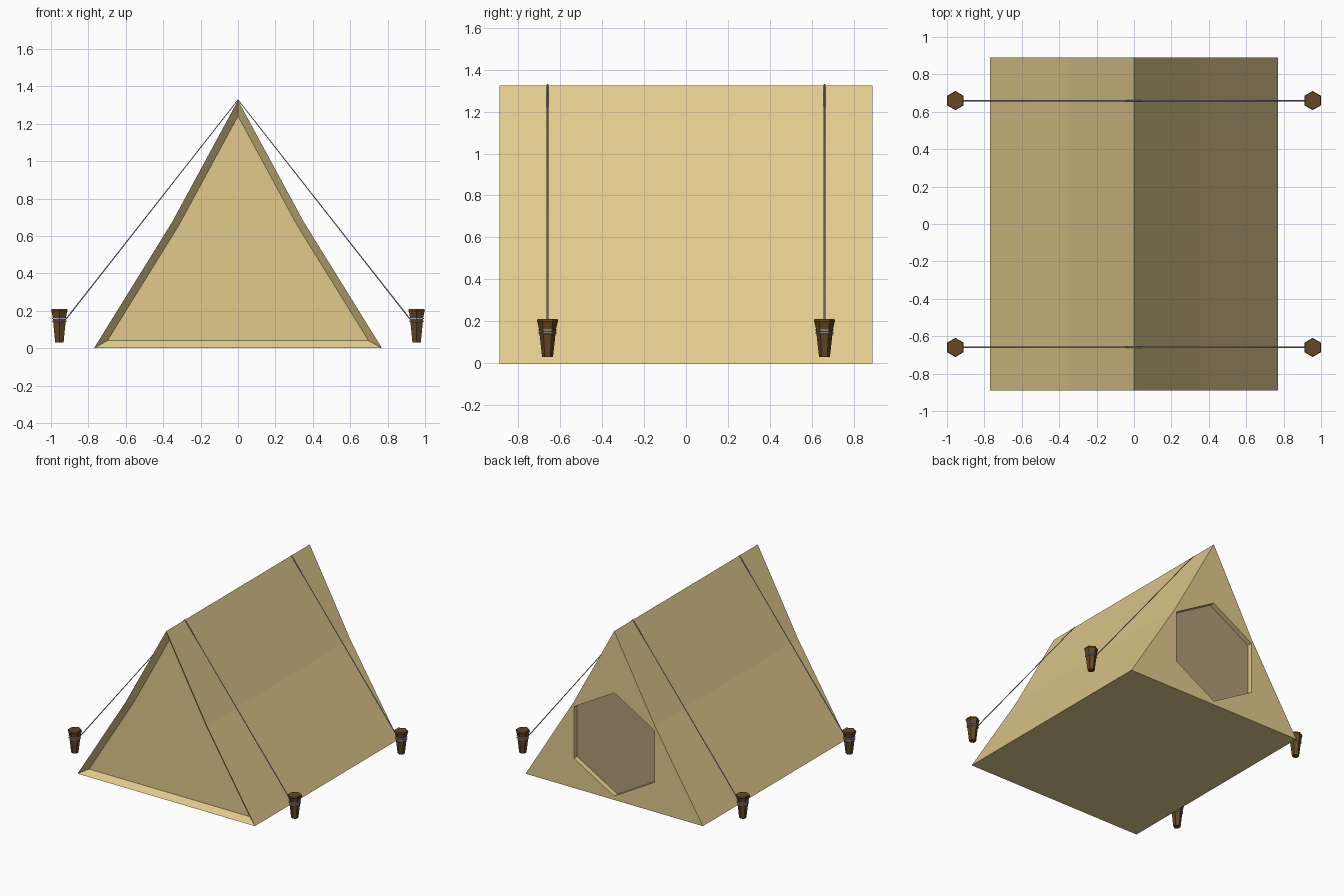
import bpy, bmesh
from math import sin, cos, pi
from mathutils import Vector

if "Cube" in bpy.data.objects:
    bpy.data.objects.remove(bpy.data.objects["Cube"], do_unlink=True)


def material(name, rgb):
    m = bpy.data.materials.new(name)
    m.use_nodes = True
    m.diffuse_color = (*rgb, 1)
    m.node_tree.nodes["Principled BSDF"].inputs["Base Color"].default_value = (*rgb, 1)
    return m


CANVAS = material("sand canvas", (0.75, 0.59, 0.26))
FLAP = material("dusty brown flap", (0.44, 0.33, 0.18))
WOOD = material("dark wood", (0.125, 0.063, 0.018))
ROPE = material("grey rope", (0.43, 0.45, 0.55))


def finish(bm, name, *mats):
    bmesh.ops.recalc_face_normals(bm, faces=bm.faces)
    mesh = bpy.data.meshes.new(name)
    bm.to_mesh(mesh)
    bm.free()
    for m in mats:
        mesh.materials.append(m)
    ob = bpy.data.objects.new(name, mesh)
    bpy.context.collection.objects.link(ob)
    return ob


def hexagon(radius):
    """Six (u, v) points with a corner on the v axis."""
    return [(radius * cos(pi / 2 + i * pi / 3), radius * sin(pi / 2 + i * pi / 3))
            for i in range(6)]


def hex_turned(name, profile, centre, mat):
    """Closed six-sided solid from (radius, height) pairs."""
    bm = bmesh.new()
    rings = [[bm.verts.new((centre[0] + u, centre[1] + v, z)) for u, v in hexagon(r)]
             for r, z in profile]
    for a, b in zip(rings, rings[1:]):
        for i in range(6):
            j = (i + 1) % 6
            bm.faces.new((a[i], a[j], b[j], b[i]))
    bm.faces.new(rings[0])
    bm.faces.new(rings[-1])
    return finish(bm, name, mat)


# Tent body: creased triangular section run along y
HALF = 0.89
section = [(-0.77, 0), (0.77, 0), (0.352, 0.675), (0, 1.325), (-0.352, 0.675)]
bm = bmesh.new()
front = [bm.verts.new((x, -HALF, z)) for x, z in section]
back = [bm.verts.new((x, HALF, z)) for x, z in section]
n = len(section)
for i in range(n):
    j = (i + 1) % n
    bm.faces.new((front[i], front[j], back[j], back[i]))

# Back wall with a hexagonal opening, sunk to a flap panel
opening = [bm.verts.new((u, HALF, 0.435 + v)) for u, v in hexagon(0.405)]
inner = [bm.verts.new(v.co - Vector((0, 0.04, 0))) for v in opening]
rim = [bm.edges.get((back[i], back[(i + 1) % n])) for i in range(n)]
rim += [bm.edges.new((opening[i], opening[(i + 1) % 6])) for i in range(6)]
bmesh.ops.triangle_fill(bm, edges=rim, use_beauty=True, use_dissolve=False)
for i in range(6):
    j = (i + 1) % 6
    bm.faces.new((opening[i], opening[j], inner[j], inner[i]))
panel = bm.faces.new(inner)
panel.material_index = 1

# Front wall, inset and pushed in with sloping edges
wall = bm.faces.new(front)
bmesh.ops.recalc_face_normals(bm, faces=bm.faces)
bmesh.ops.inset_region(bm, faces=[wall], thickness=0.04, depth=-0.04,
                       use_even_offset=True)
finish(bm, "tent_body", CANVAS, FLAP)

# Pegs with rope windings, and guy ropes up to the ridge
PEG = [(0.026, 0.03), (0.041, 0.165), (0.048, 0.195), (0.051, 0.2), (0.048, 0.21)]
for y, end in ((-0.66, "front"), (0.66, "back")):
    for side, hand in ((1, "left"), (-1, "right")):
        tag = f"{end}_{hand}"
        spot = (side * 0.955, y)
        hex_turned("peg_" + tag, PEG, spot, WOOD)
        for k, z in enumerate((0.144, 0.159)):
            hex_turned(f"winding_{k + 1}_{tag}",
                       [(0.038, z - 0.004), (0.045, z - 0.002),
                        (0.045, z + 0.002), (0.038, z + 0.004)], spot, ROPE)

    curve = bpy.data.curves.new("guy_rope_" + end, "CURVE")
    curve.dimensions = "3D"
    curve.bevel_depth = 0.004
    curve.bevel_resolution = 1
    curve.use_fill_caps = True
    line = curve.splines.new("POLY")
    path = [(-0.92, 0.155), (0, 1.328), (0.92, 0.155)]
    line.points.add(len(path) - 1)
    for p, (x, z) in zip(line.points, path):
        p.co = (x, y, z, 1)
    curve.materials.append(ROPE)
    bpy.context.collection.objects.link(bpy.data.objects.new("guy_rope_" + end, curve))
